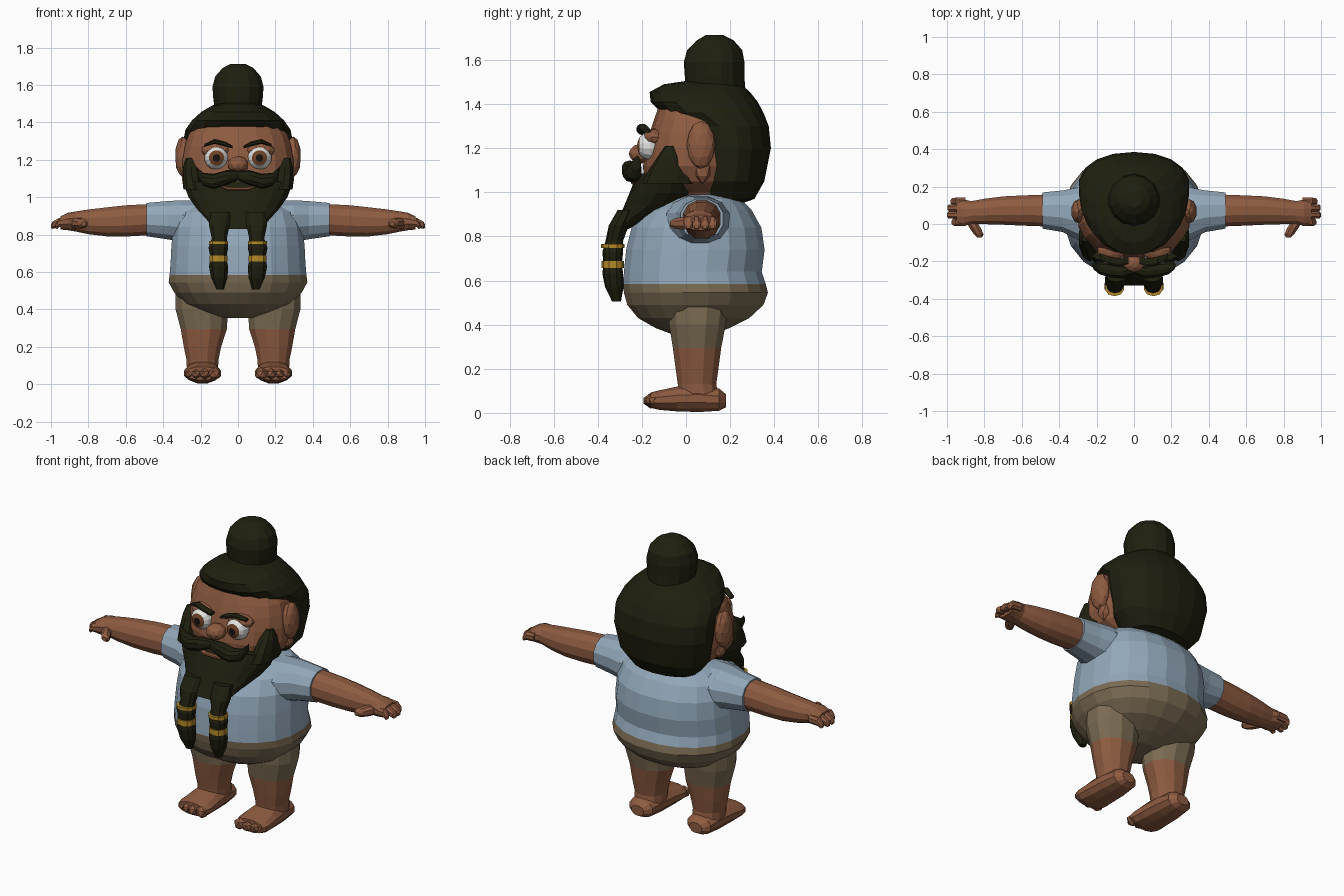
import bpy, bmesh, math
from mathutils import Vector


def material(name, r, g, b):
    m = bpy.data.materials.new(name)
    m.diffuse_color = (r, g, b, 1)
    return m


SKIN = material("skin", 0.27, 0.105, 0.052)
HAIR = material("dark_hair", 0.014, 0.014, 0.005)
SHIRT = material("blue_shirt", 0.29, 0.39, 0.49)
SHORTS = material("tan_shorts", 0.20, 0.15, 0.088)
GOLD = material("gold", 0.45, 0.25, 0.02)
WHITE = material("eye_white", 0.75, 0.75, 0.73)
IRIS = material("brown_iris", 0.16, 0.055, 0.02)
PUPIL = material("black_pupil", 0.008, 0.006, 0.005)

# ring plane directions for each loft axis
PLANES = {"z": (Vector((1, 0, 0)), Vector((0, 1, 0))),
          "x": (Vector((0, 1, 0)), Vector((0, 0, 1))),
          "y": (Vector((1, 0, 0)), Vector((0, 0, 1)))}


def finish(name, bm, mats):
    bmesh.ops.recalc_face_normals(bm, faces=bm.faces[:])
    me = bpy.data.meshes.new(name)
    bm.to_mesh(me)
    bm.free()
    for m in mats:
        me.materials.append(m)
    ob = bpy.data.objects.new(name, me)
    bpy.context.collection.objects.link(ob)
    return ob


def loft(name, rings, mats, axis="z", n=14, s=1, power=2.2, split=()):
    """Rings are (x, y, z, ra, rb); the material changes at each ring index in split."""
    u, v = PLANES[axis]
    bm = bmesh.new()
    loops = []
    for x, y, z, ra, rb in rings:
        loop = []
        for i in range(n):
            a = 2 * math.pi * (i + 0.5) / n
            c, d = math.cos(a), math.sin(a)
            p = (Vector((x, y, z))
                 + u * ra * math.copysign(abs(c) ** (2 / power), c)
                 + v * rb * math.copysign(abs(d) ** (2 / power), d))
            loop.append(bm.verts.new((p.x * s, p.y, p.z)))
        loops.append(loop)
    for k in range(len(loops) - 1):
        for i in range(n):
            j = (i + 1) % n
            f = bm.faces.new((loops[k][i], loops[k][j], loops[k + 1][j], loops[k + 1][i]))
            f.material_index = sum(k >= q for q in split)
    bm.faces.new(loops[0])
    bm.faces.new(loops[-1]).material_index = len(split)
    return finish(name, bm, mats)


def stack(name, rows, mats, **kw):
    """Centred horizontal sections given as (z, front y, back y, half width)."""
    rings = [(0, (f + b) / 2, z, w, (b - f) / 2) for z, f, b, w in rows]
    return loft(name, rings, mats, **kw)


def ball(name, c, r, mat, s=1, sub=2):
    bm = bmesh.new()
    bmesh.ops.create_icosphere(bm, subdivisions=sub, radius=1)
    for vert in bm.verts:
        p = vert.co
        vert.co = ((c[0] + p.x * r[0]) * s, c[1] + p.y * r[1], c[2] + p.z * r[2])
    return finish(name, bm, [mat])


# torso: shorts below the hem, shirt above
stack("torso", [(.355, -.06, .12, .10), (.385, -.14, .2, .2), (.43, -.22, .29, .29),
                (.49, -.27, .355, .345), (.545, -.285, .375, .375), (.585, -.29, .365, .37),
                (.64, -.285, .347, .365), (.74, -.275, .36, .36), (.84, -.25, .345, .35),
                (.92, -.19, .3, .325), (.97, -.1, .25, .27), (1.0, 0, .2, .15)],
      [SHORTS, SHIRT], n=20, split=(5,))

# head
stack("head", [(.93, 0, .2, .15), (1.0, -.1, .25, .2), (1.05, -.19, .25, .27),
               (1.12, -.195, .25, .3), (1.2, -.18, .25, .3), (1.27, -.165, .25, .288),
               (1.33, -.145, .25, .27), (1.4, -.12, .25, .22)], [SKIN], n=18)
ball("nose", (0, -.205, 1.175), (.058, .055, .045), SKIN)

# swept-back hair and bun
stack("hair", [(.945, .1, .24, .12), (.97, .05, .31, .2), (1.05, .03, .355, .268),
               (1.2, .02, .385, .297), (1.3, .0, .375, .297), (1.36, -.11, .352, .285),
               (1.41, -.16, .325, .25), (1.455, -.165, .29, .2), (1.49, -.1, .25, .14),
               (1.505, 0, .2, .08)], [HAIR], n=18)
stack("hair_bun", [(1.46, -.0, .27, .125), (1.52, -.005, .265, .135), (1.59, -.01, .265, .14),
                   (1.645, .005, .255, .125), (1.69, .05, .215, .085), (1.713, .09, .17, .04)],
      [HAIR], n=14, power=2)

# beard with a lip strip
stack("beard", [(.83, -.33, -.27, .13), (.88, -.305, -.16, .17), (.94, -.28, .0, .225),
                (1.0, -.255, .05, .268), (1.05, -.235, .05, .287), (1.085, -.215, .02, .293)],
      [HAIR], n=18)
loft("lips", [(-.11, -.222, 1.065, .012, .006), (-.05, -.236, 1.045, .014, .011),
              (.05, -.236, 1.045, .014, .011), (.11, -.222, 1.065, .012, .006)],
     [SKIN], axis="x", n=8)

for s, side in ((1, "left"), (-1, "right")):
    # sideburn
    loft("sideburn_" + side, [(.235, -.08, 1.04, .06, .12), (.245, -.075, 1.1, .052, .095),
                              (.252, -.075, 1.16, .045, .055), (.26, -.075, 1.21, .02, .02)],
         [HAIR], n=10, s=s)
    # moustache half with upturned end
    loft("moustache_" + side, [(0, -.245, 1.115, .02, .025), (.06, -.255, 1.105, .038, .04),
                               (.13, -.245, 1.085, .042, .04), (.185, -.235, 1.095, .035, .035),
                               (.215, -.225, 1.13, .02, .025), (.222, -.22, 1.155, .008, .01)],
         [HAIR], axis="x", n=10, s=s)
    # braid and its rings
    loft("braid_" + side, [(.095, -.27, .92, .055, .04), (.1, -.305, .85, .058, .045),
                           (.1, -.325, .78, .042, .04), (.105, -.332, .73, .055, .047),
                           (.105, -.333, .675, .044, .042), (.104, -.332, .63, .054, .047),
                           (.1, -.325, .57, .046, .042), (.095, -.315, .505, .02, .02)],
         [HAIR], n=10, s=s)
    for nm, z, h, r in (("upper", .757, .009, .054), ("lower", .672, .016, .051)):
        loft(nm + "_braid_ring_" + side, [(.104, -.332, z - h, r, r), (.104, -.332, z + h, r, r)],
             [GOLD], n=10, s=s)
    # eye: white, iris, pupil bands towards the front
    loft("eye_" + side, [(.115, -.13, 1.21, .055, .055), (.115, -.16, 1.21, .065, .065),
                         (.115, -.19, 1.21, .057, .057), (.115, -.21, 1.21, .041, .041),
                         (.115, -.219, 1.21, .02, .02), (.115, -.221, 1.21, .016, .016)],
         [WHITE, IRIS, PUPIL], axis="y", n=14, s=s, power=2, split=(3, 4))
    ball("eyelid_" + side, (.118, -.14, 1.25), (.08, .055, .04), SKIN, s)
    loft("eyebrow_" + side, [(.03, -.195, 1.268, .02, .008), (.07, -.205, 1.285, .022, .014),
                             (.125, -.198, 1.298, .022, .014), (.18, -.175, 1.278, .018, .007)],
         [HAIR], axis="x", n=8, s=s)
    # ear and lobe
    ball("ear_" + side, (.295, .068, 1.215), (.042, .065, .11), SKIN, s)
    ball("ear_lobe_" + side, (.275, .075, 1.1), (.03, .04, .06), SKIN, s, 1)

    # sleeve, then bare arm and palm
    loft("sleeve_" + side, [(.2, .05, .865, .16, .12), (.3, .055, .872, .145, .115),
                            (.38, .068, .877, .115, .105), (.488, .072, .88, .1, .092)],
         [SHIRT], axis="x", n=12, s=s)
    loft("arm_" + side, [(.47, .072, .88, .088, .086), (.6, .072, .873, .083, .086),
                         (.7, .072, .868, .078, .08), (.8, .067, .868, .07, .068),
                         (.87, .062, .87, .062, .055), (.91, .06, .87, .074, .048),
                         (.95, .062, .862, .07, .036)],
         [SKIN], axis="x", n=12, s=s)
    for i, (y, tip) in enumerate(((.01, .975), (.048, 1.0), (.086, .998), (.12, .98))):
        loft(f"finger_{i + 1}_{side}", [(.9, y, .868, .022, .026), (.955, y, .865, .022, .026),
                                        (tip - .008, y, .85, .02, .021), (tip, y, .845, .01, .01)],
             [SKIN], axis="x", n=8, s=s)
    loft("thumb_" + side, [(.88, .03, .862, .03, .03), (.85, -.02, .86, .032, .03),
                           (.83, -.055, .858, .028, .024), (.825, -.072, .857, .014, .012)],
         [SKIN], axis="y", n=8, s=s)

    # leg: skin below, shorts leg above
    loft("leg_" + side, [(.19, .06, .05, .085, .095), (.19, .05, .13, .088, .09),
                         (.19, .05, .2, .103, .1), (.183, .05, .294, .127, .113),
                         (.193, .052, .4, .145, .132), (.19, .055, .48, .15, .14)],
         [SKIN, SHORTS], n=12, s=s, split=(3,))
    # foot and toes
    loft("foot_" + side, [(.19, .182, .055, .04, .03), (.19, .15, .06, .078, .052),
                          (.19, .06, .065, .09, .063), (.19, -.04, .063, .096, .058),
                          (.19, -.12, .058, .102, .046), (.19, -.16, .058, .09, .036)],
         [SKIN], axis="y", n=12, s=s)
    for i, (x, y, r) in enumerate(((.125, -.16, .036), (.178, -.165, .03),
                                   (.223, -.155, .028), (.262, -.14, .026))):
        ball(f"toe_{i + 1}_{side}", (x, y, .055), (r, .033, r), SKIN, s, 1)
